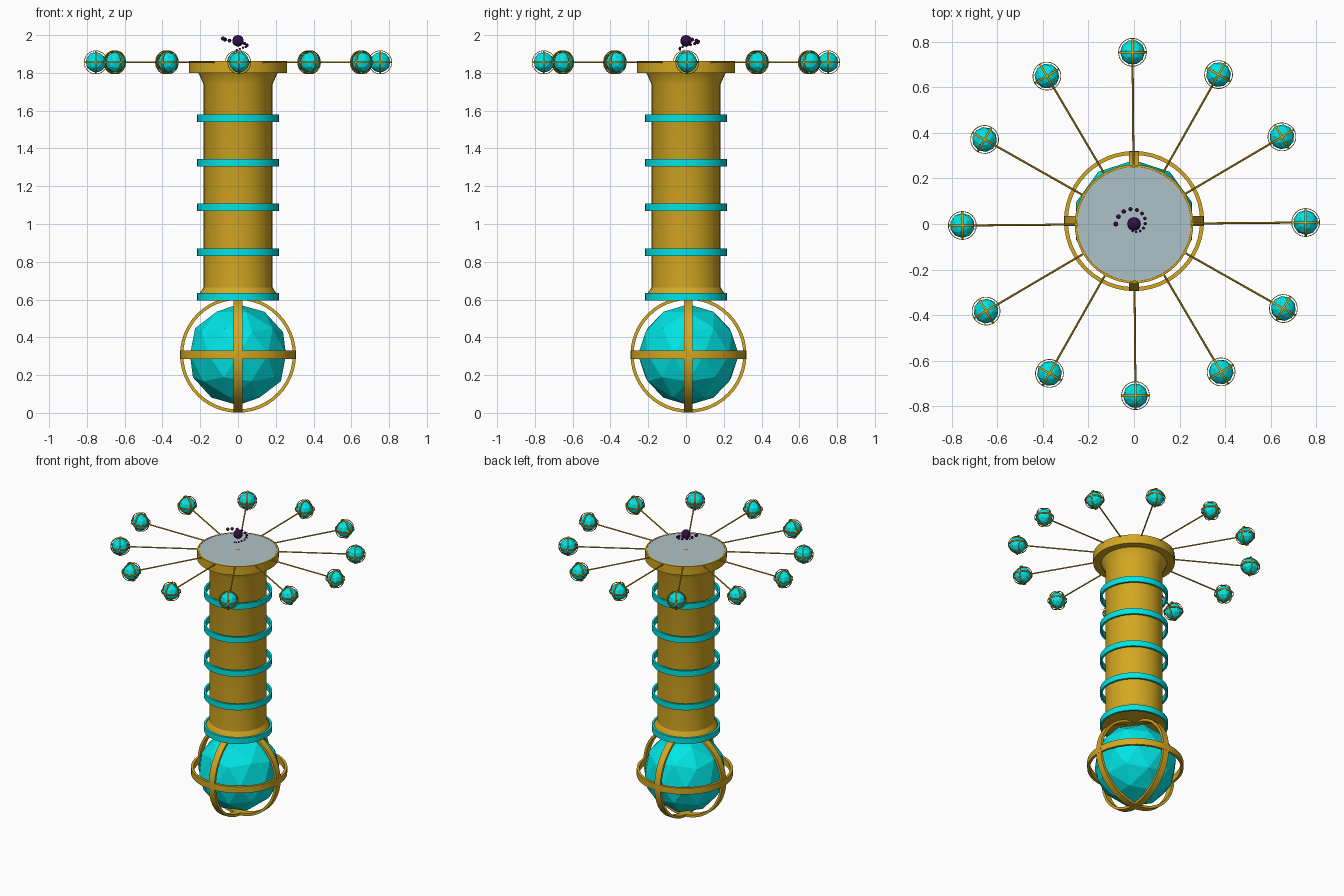
import bpy, bmesh
from math import pi, cos, sin, radians
from mathutils import Matrix, Vector

if "Cube" in bpy.data.objects:
    bpy.data.objects.remove(bpy.data.objects["Cube"])


def material(name, rgb):
    m = bpy.data.materials.new(name)
    m.diffuse_color = (*rgb, 1)
    m.use_nodes = True
    m.node_tree.nodes["Principled BSDF"].inputs["Base Color"].default_value = m.diffuse_color
    return m


GOLD = material("gold", (0.66, 0.39, 0.016))
TEAL = material("turquoise", (0.0, 0.78, 0.78))
PURPLE = material("dark_purple", (0.035, 0.004, 0.06))
GLASS = material("pale_glass", (0.42, 0.54, 0.57))


def finish(bm, name, mat, smooth=False):
    bmesh.ops.recalc_face_normals(bm, faces=bm.faces)
    me = bpy.data.meshes.new(name)
    bm.to_mesh(me)
    bm.free()
    me.materials.append(mat)
    ob = bpy.data.objects.new(name, me)
    bpy.context.collection.objects.link(ob)
    if smooth:
        bpy.ops.object.select_all(action='DESELECT')
        ob.select_set(True)
        bpy.context.view_layer.objects.active = ob
        bpy.ops.object.shade_smooth_by_angle(angle=radians(30))
    return ob


def lathe(bm, profile, mat=Matrix(), n=32, closed=False):
    """Revolve an (r, z) profile; closed profiles become rings, others are capped."""
    rings = [[bm.verts.new(mat @ Vector((r * cos(2 * pi * i / n), r * sin(2 * pi * i / n), z)))
              for i in range(n)] for r, z in profile]
    k = len(rings)
    for j in range(k if closed else k - 1):
        a, b = rings[j], rings[(j + 1) % k]
        for i in range(n):
            h = (i + 1) % n
            bm.faces.new((a[i], a[h], b[h], b[i]))
    if not closed:
        bm.faces.new(rings[0])
        bm.faces.new(rings[-1])


def band(bm, inner, outer, height, mat, n=48):
    h = height / 2
    lathe(bm, [(inner, -h), (outer, -h), (outer, h), (inner, h)], mat, n, True)


def caged_orb(name, place, scale, n):
    # faceted gem
    bm = bmesh.new()
    bmesh.ops.create_icosphere(bm, subdivisions=2, radius=0.267 * scale, matrix=place)
    finish(bm, name + "_gem", TEAL)
    # three crossing bands
    bm = bmesh.new()
    for turn in (Matrix(), Matrix.Rotation(pi / 2, 4, 'X'), Matrix.Rotation(pi / 2, 4, 'Y')):
        band(bm, 0.29 * scale, 0.307 * scale, 0.045 * scale, place @ turn, n)
    finish(bm, name + "_cage", GOLD, True)


# Large orb at the foot
caged_orb("base_orb", Matrix.Translation((0, 0.013, 0.308)), 1, 48)

# Column with flared ends
bm = bmesh.new()
lathe(bm, [(0.212, 0.60), (0.205, 0.63), (0.183, 0.665), (0.183, 1.74),
           (0.205, 1.79), (0.212, 1.803)])
finish(bm, "column", GOLD, True)

# Turquoise hoops around the column
for i in range(5):
    bm = bmesh.new()
    band(bm, 0.204, 0.218, 0.04, Matrix.Translation((0, 0, 0.615 + 0.2365 * i)), 32)
    finish(bm, f"column_hoop_{i + 1}", TEAL, True)

# Top plate and glass face
bm = bmesh.new()
lathe(bm, [(0.26, 1.80), (0.26, 1.862), (0.25, 1.862), (0.25, 1.855)], n=48)
finish(bm, "top_plate", GOLD, True)
bm = bmesh.new()
lathe(bm, [(0.249, 1.85), (0.249, 1.861)], n=48)
finish(bm, "glass_face", GLASS, True)

# Central pin showing through the glass
bm = bmesh.new()
lathe(bm, [(0.009, 1.84), (0.009, 1.863)], n=12)
finish(bm, "centre_pin", GOLD, True)

# Twelve spokes with small caged orbs
for i in range(12):
    turn = Matrix.Rotation(radians(30 * i + 0.5), 4, 'Z') @ Matrix.Translation((0, 0, 1.856))
    bm = bmesh.new()
    lathe(bm, [(0.0045, 0.02), (0.0045, 0.70)], turn @ Matrix.Rotation(pi / 2, 4, 'Y'), 8)
    finish(bm, f"spoke_{i + 1}", GOLD, True)
    caged_orb(f"spoke_orb_{i + 1}", turn @ Matrix.Translation((0.753, 0, 0)), 0.205, 32)

# Floating dark sphere
bm = bmesh.new()
bmesh.ops.create_uvsphere(bm, u_segments=24, v_segments=12, radius=0.03,
                          matrix=Matrix.Translation((0, 0, 1.97)))
finish(bm, "floating_sphere", PURPLE, True)

# Spiral of shrinking beads around it
for i in range(12):
    t = i / 11
    a = radians(180 - 280 * t)
    r = 0.08 - 0.048 * t
    bm = bmesh.new()
    bmesh.ops.create_uvsphere(
        bm, u_segments=12, v_segments=8, radius=0.011 - 0.006 * t,
        matrix=Matrix.Translation((r * cos(a), r * sin(a), 1.982 - 0.06 * t)))
    finish(bm, f"orbit_bead_{i + 1}", PURPLE, True)
